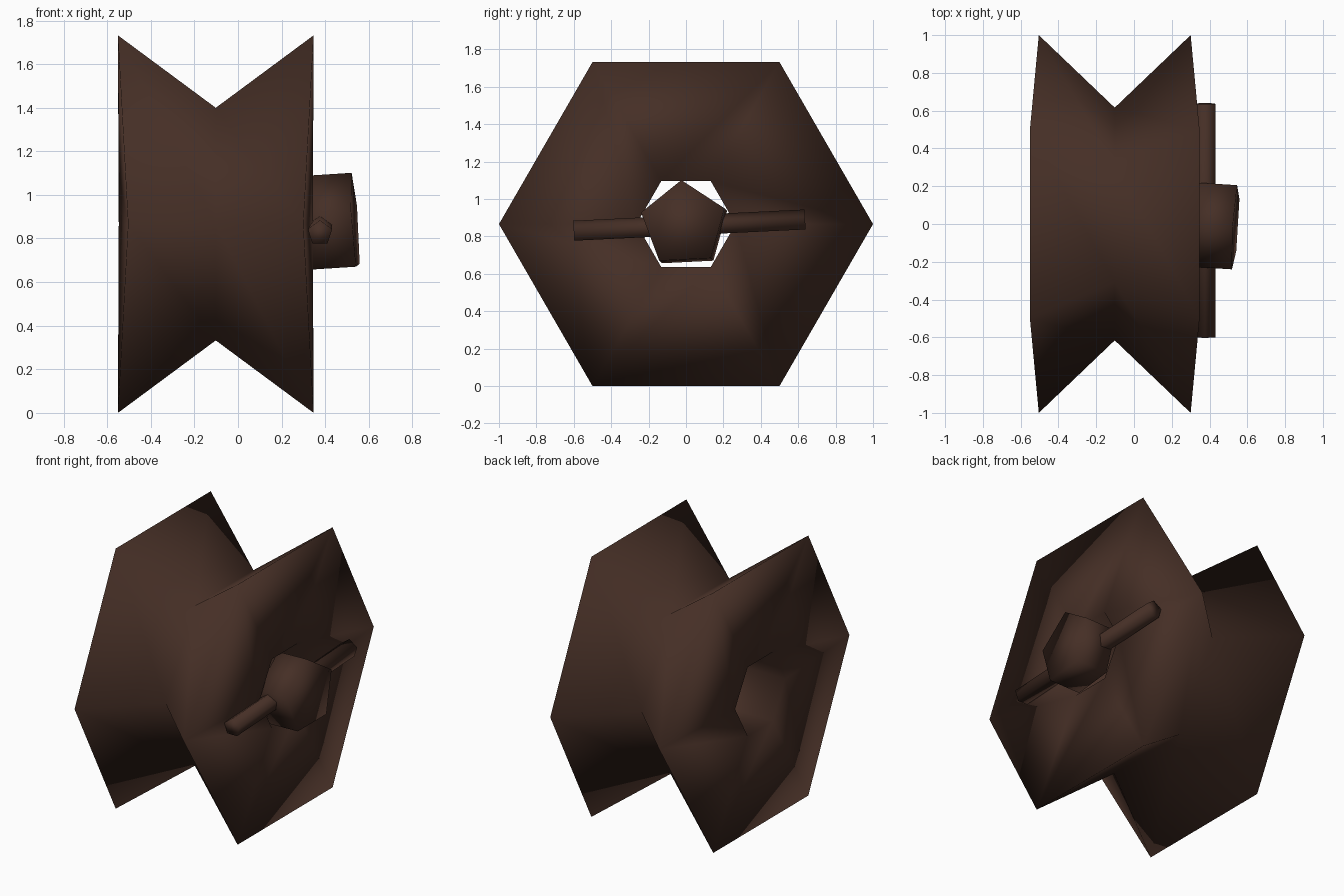
import bpy, bmesh, math
from mathutils import Vector

if "Cube" in bpy.data.objects:
    bpy.data.objects.remove(bpy.data.objects["Cube"])

CZ = math.sqrt(3) / 2   # height of the axle
MID = -0.102            # middle of the spool along x

brown = bpy.data.materials.new("dark_brown")
brown.diffuse_color = (0.06, 0.028, 0.019, 1)
brown.use_nodes = True
brown.node_tree.nodes["Principled BSDF"].inputs["Base Color"].default_value = brown.diffuse_color


def finish(bm, name):
    bmesh.ops.recalc_face_normals(bm, faces=bm.faces[:])
    me = bpy.data.meshes.new(name)
    bm.to_mesh(me)
    bm.free()
    ob = bpy.data.objects.new(name, me)
    bpy.context.collection.objects.link(ob)
    me.materials.append(brown)
    for p in me.polygons:
        p.use_smooth = True
    return ob


def rod(name, start, end, radius, sides, up):
    """Closed prism between two points with one corner pointing up."""
    a, b = Vector(start), Vector(end)
    axis = (b - a).normalized()
    u = (Vector(up) - axis * axis.dot(Vector(up))).normalized()
    v = axis.cross(u)
    bm = bmesh.new()
    rings = []
    for p in (a, b):
        rings.append([bm.verts.new(p + radius * (u * math.cos(t) + v * math.sin(t)))
                      for t in (2 * math.pi * i / sides for i in range(sides))])
    for i in range(sides):
        j = (i + 1) % sides
        bm.faces.new((rings[0][i], rings[0][j], rings[1][j], rings[1][i]))
    for r in rings:
        bm.faces.new(r)
    return finish(bm, name)


# Six-sided spool: V groove outside, flat end faces, hole through the middle
half = [(1.0, 0.449), (0.265, 0.445)]  # radius, x
profile = [(0.616, 0.0)] + half + [(r, -x) for r, x in reversed(half)]
bm = bmesh.new()
rings = []
for r, x in profile:
    ring = []
    for i in range(6):
        t = math.pi * i / 3
        # the two side corners of each rim bend inwards
        dip = 0.047 if r == 1.0 and i % 3 == 0 else 0
        px = x - math.copysign(dip, x)
        ring.append(bm.verts.new((MID + px, r * math.cos(t), CZ + r * math.sin(t))))
    rings.append(ring)
for k in range(len(rings)):
    a, b = rings[k], rings[(k + 1) % len(rings)]
    for i in range(6):
        j = (i + 1) % 6
        bm.faces.new((a[i], a[j], b[j], b[i]))
finish(bm, "spool")

# Five-sided plug, slightly tilted, and the pin through it
rod("plug", (0.32, 0.0, 0.853), (0.537, -0.014, 0.867), 0.235, 5, (0, -0.05, 1))
rod("pin", (0.376, -0.60, 0.825), (0.376, 0.637, 0.885), 0.059, 5, (0, 0, 1))
